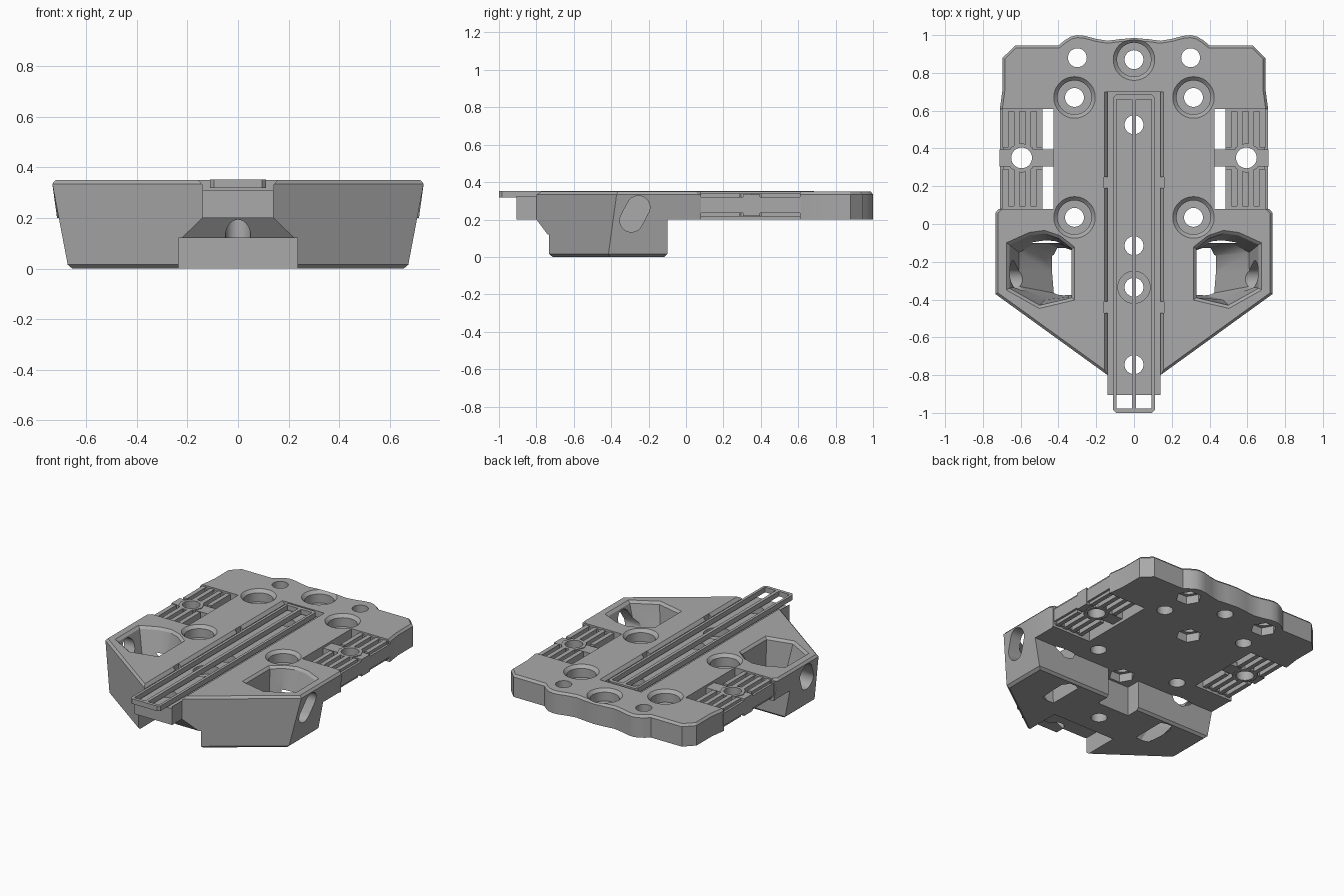
import bpy, bmesh
from math import pi, cos, sin

cube = bpy.data.objects.get("Cube")
if cube:
    bpy.data.objects.remove(cube, do_unlink=True)

GREY = (0.4, 0.4, 0.4, 1)
grey = bpy.data.materials.new("mid grey")
grey.use_nodes = True
grey.diffuse_color = GREY
grey.node_tree.nodes["Principled BSDF"].inputs["Base Color"].default_value = GREY


# ---- helpers ----
def loft(name, rings):
    """Closed solid skinned through rings of 3D points."""
    bm = bmesh.new()
    vs = [[bm.verts.new(p) for p in ring] for ring in rings]
    n = len(vs[0])
    for a, b in zip(vs, vs[1:]):
        for i in range(n):
            j = (i + 1) % n
            bm.faces.new((a[i], a[j], b[j], b[i]))
    bm.faces.new(vs[0][::-1])
    bm.faces.new(vs[-1])
    bmesh.ops.recalc_face_normals(bm, faces=bm.faces)
    me = bpy.data.meshes.new(name)
    bm.to_mesh(me)
    bm.free()
    me.materials.append(grey)
    ob = bpy.data.objects.new(name, me)
    bpy.context.collection.objects.link(ob)
    return ob


def at_z(pts, z):
    return [(x, y, z) for x, y in pts]


def box(x0, x1, y0, y1, z0, z1):
    pts = [(x0, y0), (x1, y0), (x1, y1), (x0, y1)]
    return loft("box", [at_z(pts, z0), at_z(pts, z1)])


def circle(x, y, r, n=32):
    return [(x + r * cos(2 * pi * i / n), y + r * sin(2 * pi * i / n)) for i in range(n)]


def cyl(x, y, r, z0, z1, n=32, r1=None):
    return loft("cyl", [at_z(circle(x, y, r, n), z0), at_z(circle(x, y, r1 or r, n), z1)])


def mirrored(half):
    return half + [(-x, y) for x, y in reversed(half) if x > 0]


def inset(pts, d):
    """Mitred inward offset of a counter-clockwise outline."""
    out = []
    for i, (x, y) in enumerate(pts):
        px, py = pts[i - 1]
        qx, qy = pts[(i + 1) % len(pts)]
        ax, ay, bx, by = x - px, y - py, qx - x, qy - y
        la, lb = (ax * ax + ay * ay) ** .5, (bx * bx + by * by) ** .5
        n1, n2 = (-ay / la, ax / la), (-by / lb, bx / lb)
        k = d / (1 + n1[0] * n2[0] + n1[1] * n2[1])
        out.append((x + k * (n1[0] + n2[0]), y + k * (n1[1] + n2[1])))
    return out


def combine(target, tool, op="DIFFERENCE"):
    mod = target.modifiers.new("bool", "BOOLEAN")
    mod.operation, mod.solver, mod.object = op, "EXACT", tool
    dg = bpy.context.evaluated_depsgraph_get()
    me = bpy.data.meshes.new_from_object(target.evaluated_get(dg))
    target.modifiers.clear()
    target.data = me
    bpy.data.objects.remove(tool, do_unlink=True)


def side_x(z):
    return 0.67 + 0.19 * z


def diag_y(x):
    return -0.8 + (x - 0.14) * 0.723


# ---- top plate with scalloped back edge ----
BACK = [(.715, .08), (.71, .61), (.695, .72), (.695, .88), (.63, .945), (.40, .945),
        (.37, .97), (.335, .992), (.30, 1), (.26, .996), (.2, .98), (.14, .97), (.08, .978), (0, .985)]


def plate_outline(z):
    x = side_x(z)
    return mirrored([(.14, -.8), (x, diag_y(x)), (x, .06)] + BACK)


def block_outline(z):
    x = side_x(z)
    return mirrored([(.14, -.8), (x, diag_y(x)), (x, -.1)])


body = loft("base_body", [at_z(plate_outline(.2), .2), at_z(plate_outline(.335), .335),
                          at_z(inset(plate_outline(.335), .013), .35)])

# ---- deep front block with sloped sides ----
combine(body, loft("block", [at_z(inset(block_outline(0), .015), 0), at_z(block_outline(.015), .015),
                             at_z(block_outline(.26), .26)]), "UNION")

# notch under the nose, recess in the rear wall
NOTCH = [(-1.1, -.1), (-.48, -.1), (-.48, .12), (-.74, .12), (-.8, .2), (-1.1, .2)]
combine(body, loft("notch", [[(x, y, z) for y, z in NOTCH] for x in (-.235, .235)]))
combine(body, box(-.12, .12, -.2, 0, -.1, .2))

# nose under the rail
combine(body, box(-.14, .14, -.905, -.7, .2, .325), "UNION")

# ---- central channel with bevelled lips ----
LIP = [(-.14, .31), (.14, .31), (.14, .33), (.165, .36), (-.165, .36), (-.14, .33)]
combine(body, loft("channel", [[(x, y, z) for x, z in LIP] for y in (-1, .7)]))
for y in (.22, -.44):
    combine(body, box(-.158, .158, y - .03, y + .03, .311, .4))

# ---- side pockets, angled slots and comb openings ----
POCKET = [(.33, -.39), (.50, -.43), (.66, -.34), (.66, -.11), (.55, -.06), (.475, -.05), (.40, -.075), (.33, -.13)]
MIDDLE = [(.33, -.385), (.47, -.40), (.61, -.33), (.61, -.15), (.53, -.11), (.465, -.10), (.40, -.105), (.33, -.135)]
BOTTOM = [(.33, -.375), (.36, -.375), (.40, -.37), (.41, -.25), (.41, -.17), (.39, -.13), (.36, -.13), (.33, -.14)]
slot = [(-.255 + .062 * cos(t), .265 + .062 * sin(t)) for t in [pi * (i / 12 - .13) for i in range(13)]]
slot += [(-.292 + .062 * cos(t), .195 + .062 * sin(t)) for t in [pi * (i / 12 + .87) for i in range(13)]]

for s in (1, -1):
    wide = inset(POCKET, -.018)
    rings = [(wide, .352), (POCKET, .335), (MIDDLE, .15), (BOTTOM, -.02)]
    combine(body, loft("pocket", [[(s * x, y, z) for x, y in p] for p, z in rings]))
    combine(body, loft("slot", [[(s * x, y, z) for y, z in slot] for x in (.58, .8)]))
    combine(body, box(*sorted((s * .425, s * .8)), .08, .61, .1, .4))

# ---- screw holes ----
for x, y in [(.315, .67), (-.315, .67), (.315, .035), (-.315, .035), (0, .87)]:
    combine(body, cyl(x, y, .09, .27, .4))
    combine(body, cyl(x, y, .09, .33, .352, r1=.112))
    combine(body, cyl(x, y, .05, .1, .4))
combine(body, cyl(0, -.335, .085, .25, .4))
for x, y in [(.3, .88), (-.3, .88), (0, .525), (0, -.115), (0, -.335), (0, -.745)]:
    combine(body, cyl(x, y, .05, -.1, .4))
# hexagonal nut seats underneath
for x, y in [(.3, .88), (-.3, .88), (0, .525), (0, -.115)]:
    combine(body, cyl(x, y, .08, .1, .255, n=6))


# ---- ribbed side combs ----
def comb(name, s):
    def part(x0, x1, *rest):
        return box(*sorted((s * x0, s * x1)), *rest)
    ob = part(.485, .705, .07, .62, .25, .295)
    ob.name = name
    for x in (.485, .545, .605, .665):
        for y0, y1 in ((.075, .29), (.405, .615)):
            combine(ob, part(x, x + .03, y0, y1, .215, .34), "UNION")
    combine(ob, part(.69, .71, .075, .615, .235, .32), "UNION")
    for y in (.075, .595):
        combine(ob, part(.485, .7, y, y + .02, .22, .335), "UNION")
    combine(ob, part(.42, .713, .305, .395, .22, .335), "UNION")
    combine(ob, cyl(s * .595, .35, .08, .215, .34, n=8), "UNION")
    combine(ob, cyl(s * .595, .35, .055, .1, .4))
    return ob


combs = [comb("left_comb", 1), comb("right_comb", -1)]

# ---- slotted sliding rail in the channel ----
RAIL = [(-.11, -.985), (-.095, -1), (.095, -1), (.11, -.985), (.11, .67), (.095, .685), (-.095, .685), (-.11, .67)]
rail = loft("slotted_rail", [at_z(RAIL, .318), at_z(RAIL, .352)])
for s in (1, -1):
    combine(rail, box(*sorted((s * .011, s * .092)), -.978, .66, .2, .5))

# ---- smooth round walls, keep hard edges ----
bpy.ops.object.select_all(action="DESELECT")
for ob in [body, rail] + combs:
    ob.select_set(True)
bpy.context.view_layer.objects.active = body
bpy.ops.object.shade_smooth_by_angle(angle=.5)
